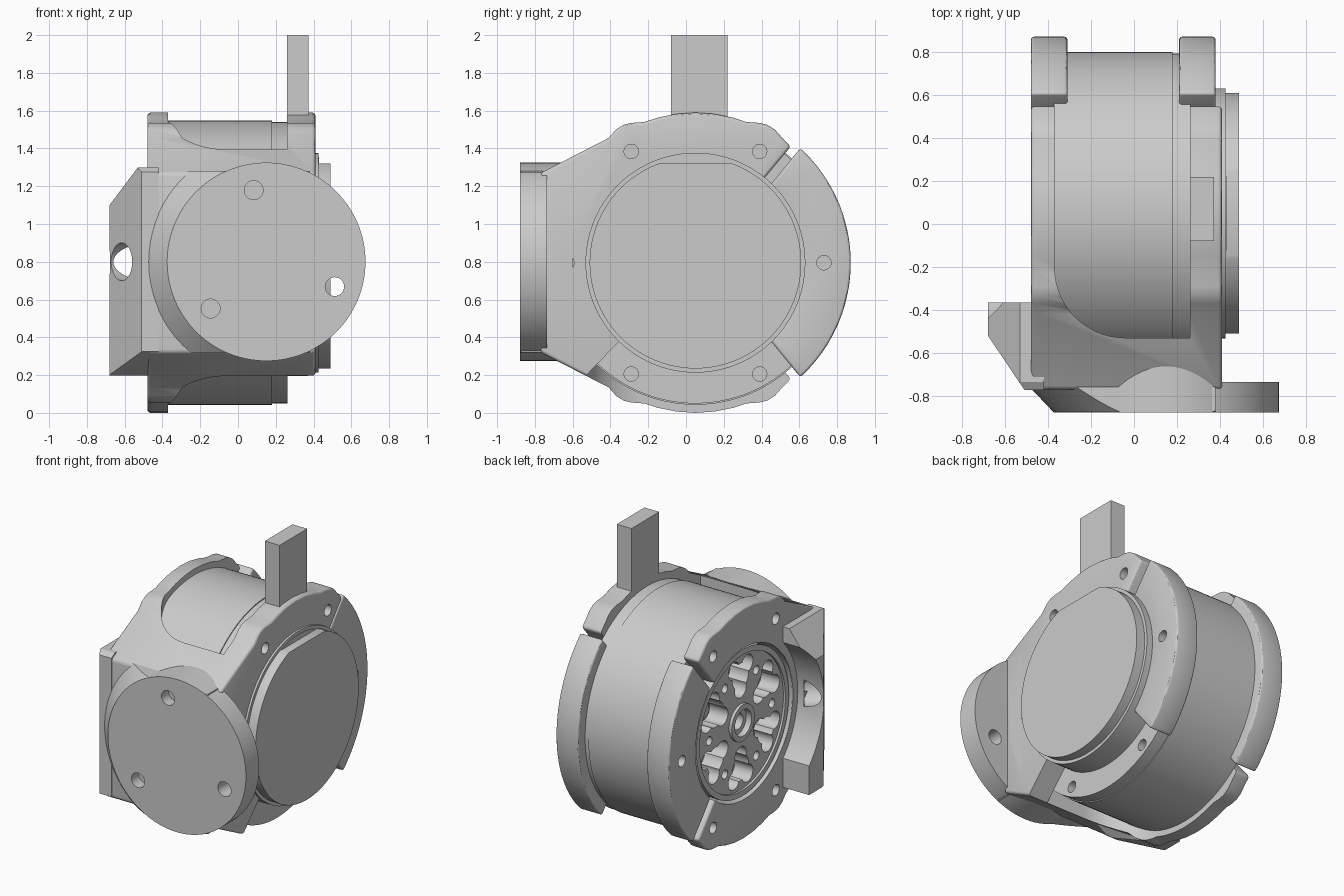
import bpy, bmesh
from math import sin, cos, pi, radians

if "Cube" in bpy.data.objects:
    bpy.data.objects.remove(bpy.data.objects["Cube"])

CY, CZ = 0.05, 0.795          # drum axis (runs along x)
FX, FZ = 0.15, 0.80           # front flange axis (runs along y)


def circle(a, b, r, n=96, start=0, end=360):
    full = end - start == 360
    return [(a + r * cos(radians(start + (end - start) * i / (n if full else n - 1))),
             b + r * sin(radians(start + (end - start) * i / (n if full else n - 1)))) for i in range(n)]


def rect(a0, b0, a1, b1):
    return [(a0, b0), (a1, b0), (a1, b1), (a0, b1)]


def prism(name, pts, axis, lo, hi, top=None):
    """Extrude (or loft, if top is given) a 2D profile along an axis."""
    place = {'x': lambda p, t: (t, p[0], p[1]),
             'y': lambda p, t: (p[0], t, p[1]),
             'z': lambda p, t: (p[0], p[1], t)}[axis]
    bm = bmesh.new()
    a = [bm.verts.new(place(p, lo)) for p in pts]
    b = [bm.verts.new(place(p, hi)) for p in (top or pts)]
    bm.faces.new(a)
    bm.faces.new(b)
    for i in range(len(a)):
        j = (i + 1) % len(a)
        bm.faces.new((a[i], a[j], b[j], b[i]))
    bmesh.ops.recalc_face_normals(bm, faces=bm.faces[:])
    me = bpy.data.meshes.new(name)
    bm.to_mesh(me)
    bm.free()
    ob = bpy.data.objects.new(name, me)
    bpy.context.collection.objects.link(ob)
    return ob


def apply(ob, mod):
    bpy.context.view_layer.objects.active = ob
    bpy.ops.object.modifier_apply(modifier=mod.name)


def bevel(ob, width, segments=3):
    m = ob.modifiers.new("bevel", 'BEVEL')
    m.width, m.segments, m.limit_method, m.angle_limit = width, segments, 'ANGLE', radians(60)
    apply(ob, m)


def boolean(ob, cutter, op='DIFFERENCE'):
    m = ob.modifiers.new("bool", 'BOOLEAN')
    m.operation, m.solver, m.object = op, 'EXACT', cutter
    apply(ob, m)
    bpy.data.objects.remove(cutter)


def cut(ob, pts, axis, lo, hi):
    boolean(ob, prism("cutter", pts, axis, lo, hi))


def keep(ob, pts, axis, lo, hi):
    boolean(ob, prism("cutter", pts, axis, lo, hi), 'INTERSECT')


def bolt_holes(ob, angles, lo, hi):
    for a in angles:
        t = radians(a)
        cut(ob, circle(CY + 0.68 * cos(t), CZ + 0.68 * sin(t), 0.038, 24), 'x', lo, hi)


# bracket: one side silhouette extruded across, hollowed for the drum
half = [(-.82, .475), (-.46, .66), (-.42, .705), (-.38, .73), (-.34, .74), (-.27, .745),
        (-.2, .768), (-.1, .788), (0, .795), (.1, .788), (.2, .768), (.27, .745), (.34, .74),
        (.38, .73), (.42, .705), (.46, .66), (.505, .615), (.05, .07)]
outline = [(CY + y, CZ + z) for y, z in half] + [(CY + y, CZ - z) for y, z in reversed(half)]
bracket = prism("bracket", outline, 'x', -.48, .41)
bevel(bracket, .018)
window = [(-.37, 1.2)] + circle(-.04, -.20, .33, 16, 180, 270) + [(.26, -.53), (.26, 1.2)]
cut(bracket, window, 'z', -.2, 1.9)
cut(bracket, circle(CY, CZ, .52), 'x', -.6, -.25)
cut(bracket, [(CY, CZ), (CY - .95, CZ - .98), (CY + .95, CZ - .98)], 'x', .26, .6)
bolt_holes(bracket, (60, 120, 180, 240, 300), -.6, -.41)
bolt_holes(bracket, (60, 120, 180), .3, .6)

# motor drum with open left end
drum = prism("drum", circle(CY, CZ, .752, 128), 'x', -.372, .18)
cut(drum, circle(CY, CZ, .519), 'x', -.6, -.25)
drum_rim = prism("drum_rim", circle(CY, CZ, .745, 128), 'x', .17, .262)
bolt_holes(drum_rim, (240, 300), .2, .4)

# rear clamp segments, one per side
clips = []
for name, lo, hi in (("left_clamp", -.48, -.31), ("right_clamp", .21, .38)):
    seg = circle(CY, CZ, .822, 48, -47.5, 47.5) + circle(CY, CZ, .56, 32, -46, 46)[::-1]
    if lo < 0:
        seg = circle(CY, CZ, .822, 48, -47.5, 47.5) + circle(CY, CZ, .522, 32, -46, 46)[::-1]
    clip = prism(name, seg, 'x', lo, hi)
    bevel(clip, .014)
    bolt_holes(clip, (0,), *((-.6, -.41) if lo < 0 else (.31, .6)))
    clips.append(clip)

# right end cap: thin collar and raised disc with a flat top
collar = prism("cap_collar", circle(CY, CZ, .582), 'x', .2, .425)
cap = prism("end_cap", circle(CY, CZ, .56), 'x', .2, .49)
cut(cap, rect(-1, 1.32, 1, 2), 'x', .43, .6)

# upright tab
tab = prism("tab", rect(.26, -.08, .372, .22), 'z', 1.32, 2.0)

# left rotor face with clover-shaped pockets and hub
rotor = prism("rotor", circle(CY, CZ, .502), 'x', -.465, -.24)
cut(rotor, circle(CY, CZ, .465), 'x', -.6, -.45)


def pocket(r, deg, size, depth=-.31):
    t = radians(deg)
    cut(rotor, circle(CY + r * cos(t), CZ + r * sin(t), size, 24), 'x', -.6, depth)


for i in range(6):
    a = 30 + 60 * i
    pocket(.23, a, .062)
    pocket(.315, a, .088)
    pocket(.385, a - 11, .06)
    pocket(.385, a + 11, .06)
    pocket(.34, a + 30, .03, -.38)
hub = prism("hub", circle(CY, CZ, .125, 48), 'x', -.47, -.3)
cut(hub, circle(CY, CZ, .09, 48), 'x', -.6, -.43)
cut(hub, circle(CY, CZ, .055, 32), 'x', -.6, -.34)
boolean(rotor, prism("cutter", circle(CY, CZ, .123, 48), 'x', -.6, -.32))

# front mounting flange with three holes
flange = prism("front_flange", circle(FX, FZ, .525, 128), 'y', -.878, -.735)
neck = prism("flange_neck", circle(FX, FZ, .525, 128), 'y', -.80, -.60)
keep(neck, rect(-.36, -.2, .41, 1.8), 'y', -1, 0)
cone = prism("flange_cone", circle(FX, FZ, .525, 128), 'y', -.876, -.76, circle(FX, FZ, .635, 128))
keep(cone, rect(-.6, .32, .38, 1.28), 'y', -1, 0)
for k, deg in enumerate((100, 220, 340)):
    t = radians(deg)
    hole = circle(FX + .385 * cos(t), FZ + .385 * sin(t), .05, 32)
    for ob in (flange, cone):
        cut(ob, hole, 'y', -1, -.6 if k == 2 else -.8)

# left side lip: wedge following the bracket slope, with a drilled slanted face
lip = prism("side_lip", [(-.68, -.365), (-.47, -.365), (-.42, -.6), (-.42, -.773), (-.51, -.773),
                         (-.68, -.52)], 'z', .197, 1.30)
keep(lip, [(-.775, .325), (-.51, .197), (-.3, .19), (-.3, 1.4), (-.58, 1.4), (-.775, 1.275)], 'x', -1, 0)
cut(lip, [(-.68 - .15, .9), (-.68, 1.1), (-.53, 1.3), (-.53, 1.5), (-.83, 1.5)], 'y', -1, 0)
cut(lip, circle(CY, CZ, .575), 'x', -.9, -.482)
cut(lip, circle(CY, CZ, .522), 'x', -.9, -.3)
nx, ny = -.83, -.56           # outward normal of the slanted face
drill = prism("cutter", circle(0, 0, .1, 40), 'z', -.12, .3)
drill.rotation_mode = 'QUATERNION'
from mathutils import Vector
drill.rotation_quaternion = Vector((nx, ny, 0)).to_track_quat('Z', 'Y')
drill.location = (-.615, -.615, FZ)
bpy.context.view_layer.update()
boolean(lip, drill)

# smooth shading with sharp edges kept
bpy.ops.object.select_all(action='DESELECT')
for ob in bpy.context.scene.objects:
    ob.select_set(True)
bpy.context.view_layer.objects.active = bracket
bpy.ops.object.shade_smooth_by_angle(angle=radians(30))
